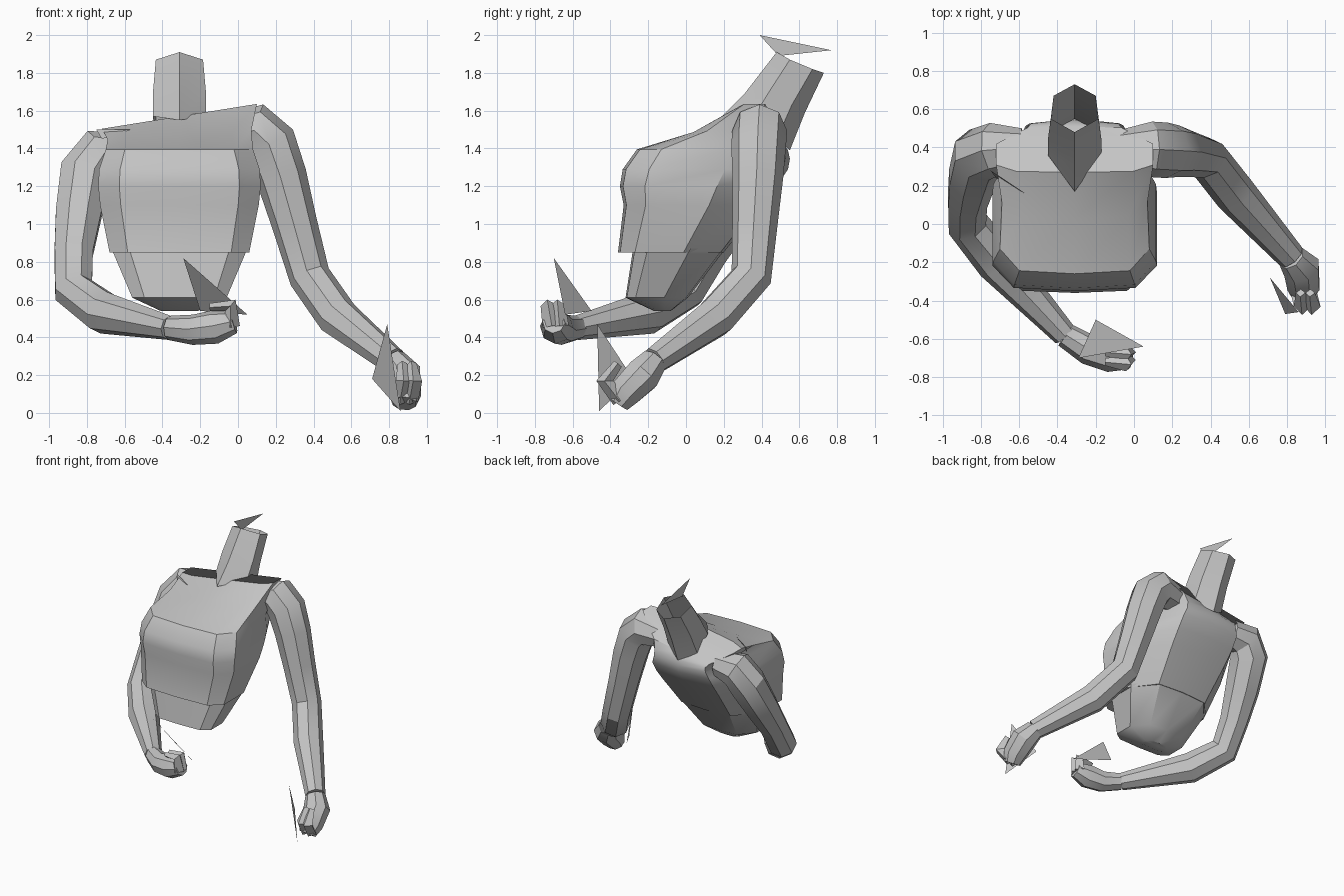
import bpy, bmesh, math
from mathutils import Vector

cube = bpy.data.objects.get("Cube")
if cube:
    bpy.data.objects.remove(cube, do_unlink=True)

# One plain grey for every part
grey = bpy.data.materials.new("plain_grey")
grey.use_nodes = True
colour = (0.55, 0.55, 0.55, 1)
grey.diffuse_color = colour
grey.node_tree.nodes["Principled BSDF"].inputs["Base Color"].default_value = colour

MID = -0.31  # centre line of the torso


def finish(name, bm):
    bmesh.ops.recalc_face_normals(bm, faces=bm.faces)
    mesh = bpy.data.meshes.new(name)
    bm.to_mesh(mesh)
    bm.free()
    mesh.materials.append(grey)
    obj = bpy.data.objects.new(name, mesh)
    bpy.context.collection.objects.link(obj)
    bpy.ops.object.select_all(action='DESELECT')
    obj.select_set(True)
    bpy.context.view_layer.objects.active = obj
    bpy.ops.object.shade_smooth_by_angle(angle=math.radians(32))


def loft(name, rings, capped=True):
    """Skin a list of closed rings, with end caps if wanted."""
    bm = bmesh.new()
    loops = [[bm.verts.new(p) for p in ring] for ring in rings]
    count = len(loops[0])
    for low, high in zip(loops, loops[1:]):
        for i in range(count):
            j = (i + 1) % count
            bm.faces.new((low[i], low[j], high[j], high[i]))
    if capped:
        bm.faces.new(loops[0])
        bm.faces.new(loops[-1])
    finish(name, bm)


def body_ring(z, half, front, back, tilt=0.0, dip=0.0):
    """Boxy body section; tilt raises the model's left, dip lowers the back."""
    side = [(0, 0), (0.74, 0.02), (1, 0.16), (1, 0.62), (0.6, 0.97), (0, 1)]
    outline = side + [(-u, v) for u, v in side[-2:0:-1]]
    return [(MID + u * half, front + v * (back - front),
             z + tilt * u * half - (dip if v > 0.9 else 0))
            for u, v in outline]


def limb(name, path, sides=8):
    """Faceted tube through (x, y, z, radius) points."""
    pts = [Vector(p[:3]) for p in path]
    rings, last = [], None
    for i, p in enumerate(pts):
        ahead = (pts[min(i + 1, len(pts) - 1)] - p).normalized()
        behind = (p - pts[max(i - 1, 0)]).normalized()
        tangent = (ahead + behind).normalized()
        if last is None:
            across = tangent.cross(Vector((0, 1, 0))).normalized()
        else:
            across = last.rotation_difference(tangent) @ across
        last = tangent
        up = tangent.cross(across)
        ring = []
        for k in range(sides):
            a = math.tau * k / sides
            ring.append(p + path[i][3] * (across * math.cos(a) + up * math.sin(a)))
        rings.append(ring)
    loft(name, rings)


def flap(name, *corners):
    bm = bmesh.new()
    bm.faces.new([bm.verts.new(c) for c in corners])
    finish(name, bm)


# Torso: overhanging chest above a tapering belly
loft("chest", [
    body_ring(0.85, 0.37, -0.36, 0.20),
    body_ring(1.10, 0.42, -0.33, 0.40),
    body_ring(1.20, 0.43, -0.35, 0.48),
    body_ring(1.29, 0.425, -0.335, 0.54),
    body_ring(1.395, 0.39, -0.26, 0.55, 0, 0.05),
    body_ring(1.47, 0.38, 0.03, 0.54, 0.06, 0.08),
    body_ring(1.57, 0.41, 0.27, 0.51, 0.16, 0.13),
])
loft("belly", [
    body_ring(0.54, 0.10, -0.17, -0.08),
    body_ring(0.61, 0.25, -0.32, 0.01),
    body_ring(0.87, 0.36, -0.28, 0.21),
])

# Neck: leaning open hexagonal tube with a thin upright flap on top


def neck_ring(front, wide, rear, back):
    """Each argument is (half width, y, z)."""
    right = [front, wide, rear, back]
    left = [(-w, y, z) for w, y, z in (rear, wide)]
    return [(MID + w, y, z) for w, y, z in right + left]


loft("neck", [
    neck_ring((0, 0.17, 1.55), (0.14, 0.36, 1.57), (0.13, 0.48, 1.45), (0, 0.55, 1.39)),
    neck_ring((0, 0.31, 1.69), (0.14, 0.44, 1.70), (0.12, 0.56, 1.63), (0, 0.63, 1.59)),
    neck_ring((0, 0.48, 1.91), (0.125, 0.55, 1.87), (0.11, 0.67, 1.82), (0, 0.73, 1.80)),
], capped=False)
flap("neck_flap", (MID, 0.39, 2.0), (MID, 0.77, 1.92), (MID, 0.49, 1.89))

# Left arm hangs outwards, right arm is folded across the front
limb("left_arm", [
    (-0.08, 0.39, 1.47, 0.10),
    (0.09, 0.39, 1.495, 0.145),
    (0.17, 0.385, 1.42, 0.145),
    (0.23, 0.38, 1.25, 0.135),
    (0.30, 0.365, 1.00, 0.12),
    (0.38, 0.345, 0.72, 0.11),
    (0.53, 0.155, 0.505, 0.11),
    (0.82, -0.17, 0.275, 0.075),
])
limb("right_arm", [
    (-0.58, 0.40, 1.38, 0.10),
    (-0.73, 0.39, 1.37, 0.14),
    (-0.81, 0.36, 1.26, 0.145),
    (-0.845, 0.24, 1.05, 0.13),
    (-0.87, 0.12, 0.85, 0.11),
    (-0.87, 0.00, 0.65, 0.11),
    (-0.71, -0.20, 0.53, 0.115),
    (-0.36, -0.58, 0.45, 0.065),
])
flap("right_shoulder_flap", (-0.75, 0.28, 1.50), (-0.57, 0.16, 1.50), (-0.72, 0.24, 1.45))

# Fists with curled fingers
limb("left_hand", [
    (0.82, -0.17, 0.275, 0.075),
    (0.875, -0.23, 0.20, 0.10),
    (0.885, -0.32, 0.11, 0.09),
    (0.88, -0.36, 0.05, 0.065),
])
limb("right_hand", [
    (-0.36, -0.58, 0.45, 0.065),
    (-0.24, -0.655, 0.44, 0.08),
    (-0.12, -0.685, 0.455, 0.09),
    (-0.02, -0.70, 0.48, 0.06),
])
for n in range(2):
    limb(f"left_finger_{n + 1}", [
        (0.86 + 0.05 * n, -0.35, 0.07, 0.045),
        (0.88 + 0.05 * n, -0.43, 0.17, 0.045),
        (0.87 + 0.05 * n, -0.36, 0.26, 0.025),
    ], 4)
    limb(f"right_finger_{n + 1}", [
        (-0.04, -0.67 - 0.04 * n, 0.46, 0.05),
        (-0.04, -0.68 - 0.05 * n, 0.57, 0.04),
        (-0.15, -0.67 - 0.05 * n, 0.56, 0.02),
    ], 4)

# Thin pointed thumbs
flap("left_thumb", (0.79, -0.47, 0.47), (0.71, -0.28, 0.18), (0.86, -0.46, 0.01))
flap("right_thumb", (-0.29, -0.70, 0.82), (0.05, -0.64, 0.52), (-0.20, -0.50, 0.54))
